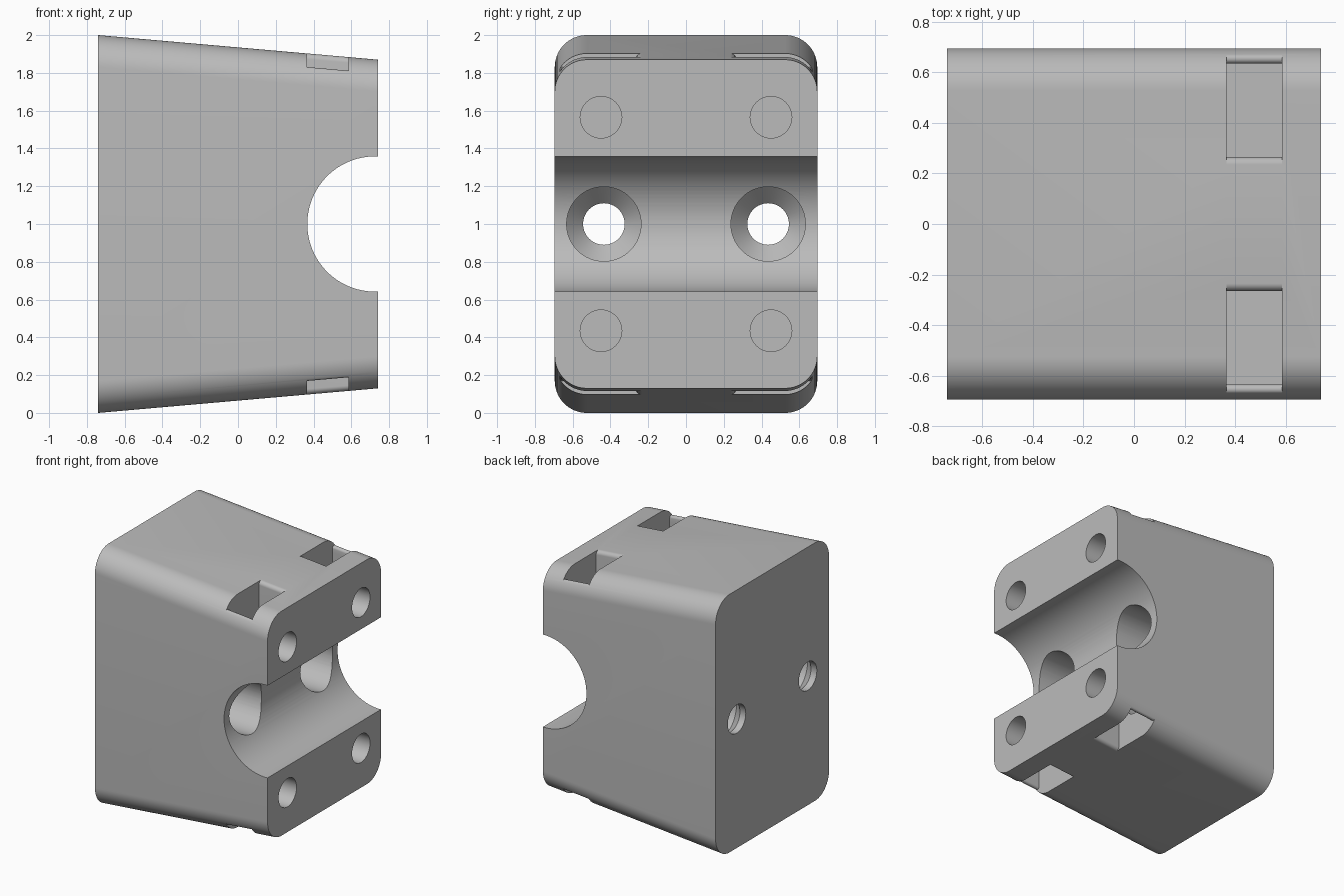
import bpy, bmesh
from math import cos, sin, pi, radians

cube = bpy.data.objects.get("Cube")
if cube:
    bpy.data.objects.remove(cube, do_unlink=True)

HALF_X, HALF_Y, CORNER = 0.74, 0.695, 0.17
SLOPE = 0.13 / (2 * HALF_X)          # taper of the top and bottom
BOLT_Y, BOLT_Z = 0.45, 0.565         # bolt offsets from the block centre

grey = bpy.data.materials.new("light_grey")
grey.use_nodes = True
grey.diffuse_color = (0.5, 0.5, 0.5, 1)
grey.node_tree.nodes["Principled BSDF"].inputs["Base Color"].default_value = (0.5, 0.5, 0.5, 1)


def half_height(x):
    return 1 - SLOPE * (x + HALF_X)


def arc(cy, cz, r, start, end, steps=12):
    angles = [radians(start + (end - start) * i / steps) for i in range(steps + 1)]
    return [(cy + r * cos(a), cz + r * sin(a)) for a in angles]


def loft(name, sections):
    """Solid through matching rings of points, capped at both ends."""
    bm = bmesh.new()
    rings = [[bm.verts.new(p) for p in s] for s in sections]
    n = len(rings[0])
    for a, b in zip(rings, rings[1:]):
        for i in range(n):
            j = (i + 1) % n
            bm.faces.new((a[i], a[j], b[j], b[i]))
    bm.faces.new(rings[0])
    bm.faces.new(rings[-1])
    bmesh.ops.recalc_face_normals(bm, faces=bm.faces)
    mesh = bpy.data.meshes.new(name)
    bm.to_mesh(mesh)
    bm.free()
    obj = bpy.data.objects.new(name, mesh)
    bpy.context.collection.objects.link(obj)
    return obj


def turned(name, y, z, steps):
    """Round solid along x from (x, radius) steps."""
    return loft(name, [[(x, *p) for p in arc(y, z, r, 0, 360, 64)[:-1]] for x, r in steps])


def body_section(x):
    h, ring = half_height(x), []
    for k, (sy, sz) in enumerate(((1, 1), (-1, 1), (-1, -1), (1, -1))):
        ring += arc(sy * (HALF_Y - CORNER), 1 + sz * (h - CORNER), CORNER, 90 * k, 90 * k + 90, 16)
    return [(x, y, z) for y, z in ring]


def slot_section(x, sy, sz):
    """Nut slot with softened lips, following the sloping surface."""
    top = half_height(x)
    ring = [(0.635, BOLT_Z - 0.19), (0.635, top - 0.12)]
    ring += arc(0.654, top - 0.091, 0.019, 180, 32, 8)
    ring += [(0.72, top - 0.07), (0.72, top + 0.06), (0.235, top + 0.06)]
    ring += arc(0.235, top - 0.03, 0.03, 90, 0, 8)
    ring += [(0.265, BOLT_Z - 0.19)]
    return [(x, sy * y, 1 + sz * z) for y, z in ring]


# Tapered block with rounded long edges
block = loft("clamp_block", [body_section(-HALF_X), body_section(HALF_X)])
block.data.materials.append(grey)

# Half-round channel across the small end
channel = arc(0.725, 1, 0.358, 0, 360, 96)[:-1]
cutters = [loft("channel_cutter", [[(x, y, z) for x, z in channel] for y in (-0.9, 0.9)])]

for sy in (-1, 1):
    # Through holes with a wide screw-head bore and a conical seat
    cutters.append(turned("screw_cutter", sy * 0.435, 1,
                          [(-0.9, 0.11), (-0.69, 0.11), (-0.6, 0.197), (0.6, 0.197)]))
    for sz in (-1, 1):
        # Blind bolt holes and the nut slots that cross them
        cutters.append(turned("bolt_cutter", sy * BOLT_Y, 1 + sz * BOLT_Z, [(0.2, 0.11), (0.9, 0.11)]))
        cutters.append(loft("nut_slot_cutter", [slot_section(x, sy, sz) for x in (0.365, 0.585)]))

bpy.context.view_layer.objects.active = block
for cutter in cutters:
    cutter.hide_render = True
    mod = block.modifiers.new(cutter.name, "BOOLEAN")
    mod.operation, mod.solver, mod.object = "DIFFERENCE", "EXACT", cutter
    bpy.ops.object.modifier_apply(modifier=mod.name)
for cutter in cutters:
    bpy.data.objects.remove(cutter, do_unlink=True)

# Smooth curves, crisp edges
bpy.ops.object.select_all(action="DESELECT")
block.select_set(True)
bpy.ops.object.shade_smooth_by_angle(angle=radians(25))
